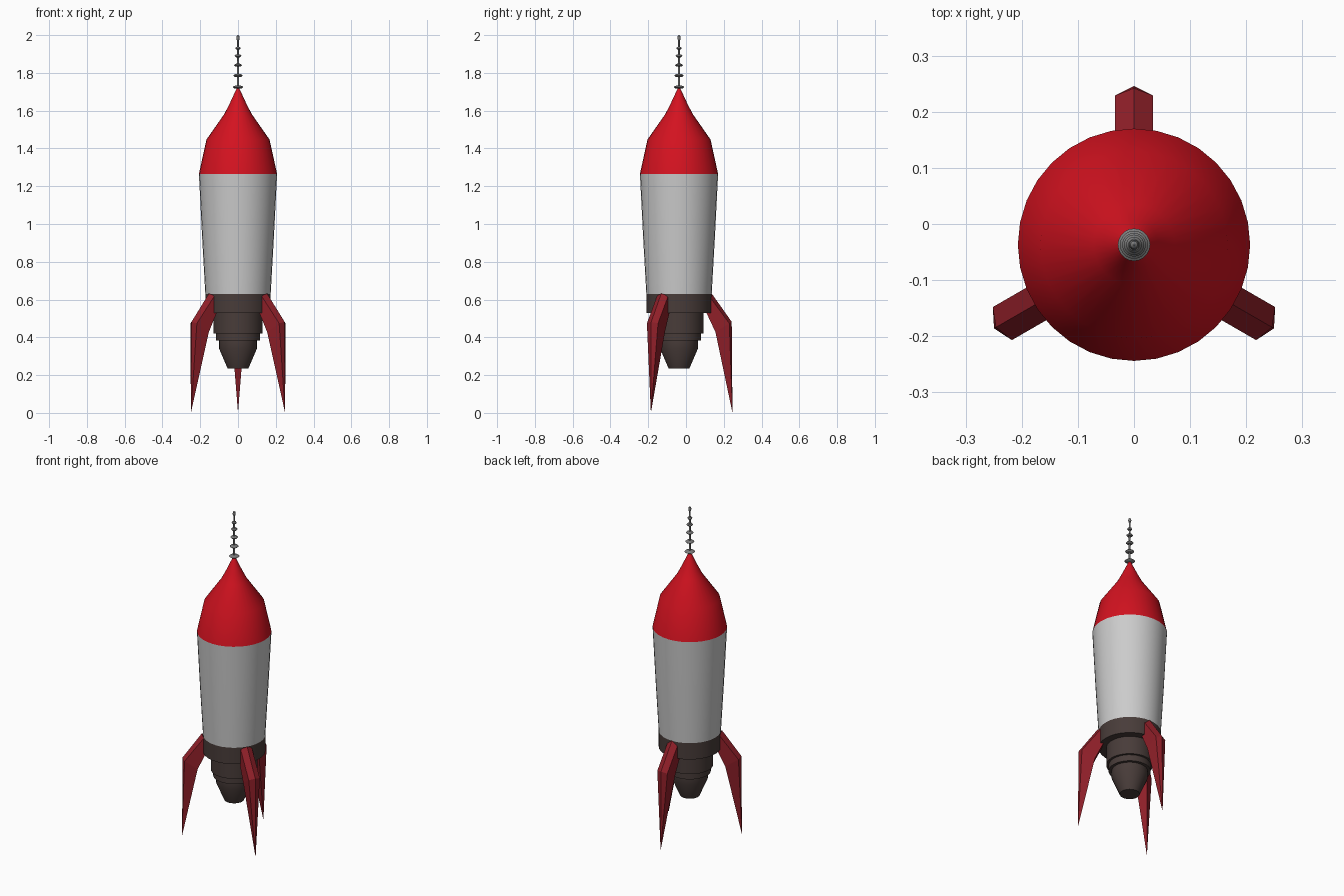
import bpy, bmesh, math
from mathutils import Matrix, Vector

if "Cube" in bpy.data.objects:
    bpy.data.objects.remove(bpy.data.objects["Cube"])

AXIS_Y = -0.037


def material(name, rgb):
    m = bpy.data.materials.new(name)
    m.diffuse_color = (*rgb, 1)
    m.use_nodes = True
    m.node_tree.nodes["Principled BSDF"].inputs["Base Color"].default_value = m.diffuse_color
    return m


RED = material("nose_red", (0.65, 0.006, 0.014))
DARK_RED = material("fin_red", (0.28, 0.014, 0.022))
BROWN = material("engine_brown", (0.065, 0.045, 0.041))
WHITE = material("hull_grey", (0.6, 0.6, 0.6))
METAL = material("antenna_grey", (0.2, 0.2, 0.2))


def finish(bm, name, mat, smooth):
    bmesh.ops.recalc_face_normals(bm, faces=bm.faces)
    me = bpy.data.meshes.new(name)
    bm.to_mesh(me)
    bm.free()
    ob = bpy.data.objects.new(name, me)
    bpy.context.collection.objects.link(ob)
    me.materials.append(mat)
    if smooth:
        bpy.ops.object.select_all(action='DESELECT')
        ob.select_set(True)
        bpy.context.view_layer.objects.active = ob
        bpy.ops.object.shade_smooth_by_angle(angle=math.radians(30))
    return ob


def lathe(name, profile, mat, sides=32):
    """Revolve (radius, z) points around the rocket axis; ends are capped."""
    bm = bmesh.new()
    rings = []
    for r, z in profile:
        rings.append([bm.verts.new((r * math.cos(a), AXIS_Y + r * math.sin(a), z))
                      for a in (2 * math.pi * i / sides for i in range(sides))])
    for lo, hi in zip(rings, rings[1:]):
        for i in range(sides):
            j = (i + 1) % sides
            bm.faces.new((lo[i], lo[j], hi[j], hi[i]))
    bm.faces.new(rings[0][::-1])
    bm.faces.new(rings[-1])
    return finish(bm, name, mat, True)


# Nose cone, hull and stepped engine
lathe("nose_cone", [(0.207, 1.265), (0.167, 1.447), (0.072, 1.583),
                    (0.043, 1.64), (0.006, 1.72)], RED)
lathe("hull", [(0.173, 0.63), (0.19, 0.93), (0.207, 1.265)], WHITE)
lathe("engine", [(0.055, 0.235), (0.1, 0.34), (0.1, 0.382), (0.117, 0.382),
                 (0.117, 0.42), (0.13, 0.42), (0.13, 0.53), (0.173, 0.53),
                 (0.173, 0.63)], BROWN)

# Antenna rod, shrinking discs and tip bead
lathe("antenna_rod", [(0.006, 1.7), (0.005, 1.98)], METAL, 12)


def bead(name, r, z, h):
    steps = [math.radians(a) for a in (-80, -45, 0, 45, 80)]
    lathe(name, [(r * math.cos(a), z + h * math.sin(a)) for a in steps], METAL, 20)


for n, (r, z) in enumerate([(0.029, 1.725), (0.025, 1.786), (0.021, 1.841),
                            (0.018, 1.89), (0.014, 1.93)]):
    bead(f"antenna_disc_{n + 1}", r, z, 0.009)
bead("antenna_tip", 0.009, 1.985, 0.015)


# Fins: ridged five-sided section, bent at the shoulder, tapering to a point
def fin(name, angle):
    bm = bmesh.new()
    w = 0.034
    sections = []
    for ridge, side, inner in [((0.178, 0.632), (0.163, 0.62), (0.15, 0.53)),
                               ((0.284, 0.482), (0.271, 0.474), (0.198, 0.428))]:
        sections.append([bm.verts.new(Vector(p)) for p in (
            (ridge[0], 0, ridge[1]), (side[0], w, side[1]), (inner[0], w, inner[1]),
            (inner[0], -w, inner[1]), (side[0], -w, side[1]))])
    tip = bm.verts.new((0.288, 0, 0))
    a, b = sections
    for i in range(5):
        j = (i + 1) % 5
        bm.faces.new((a[i], a[j], b[j], b[i]))
        bm.faces.new((b[i], b[j], tip))
    bm.faces.new(a[::-1])
    bm.transform(Matrix.Translation((0, -0.042, 0)) @ Matrix.Rotation(angle, 4, 'Z'))
    finish(bm, name, DARK_RED, False)


for name, deg in (("back_fin", 90), ("left_fin", 210), ("right_fin", 330)):
    fin(name, math.radians(deg))
